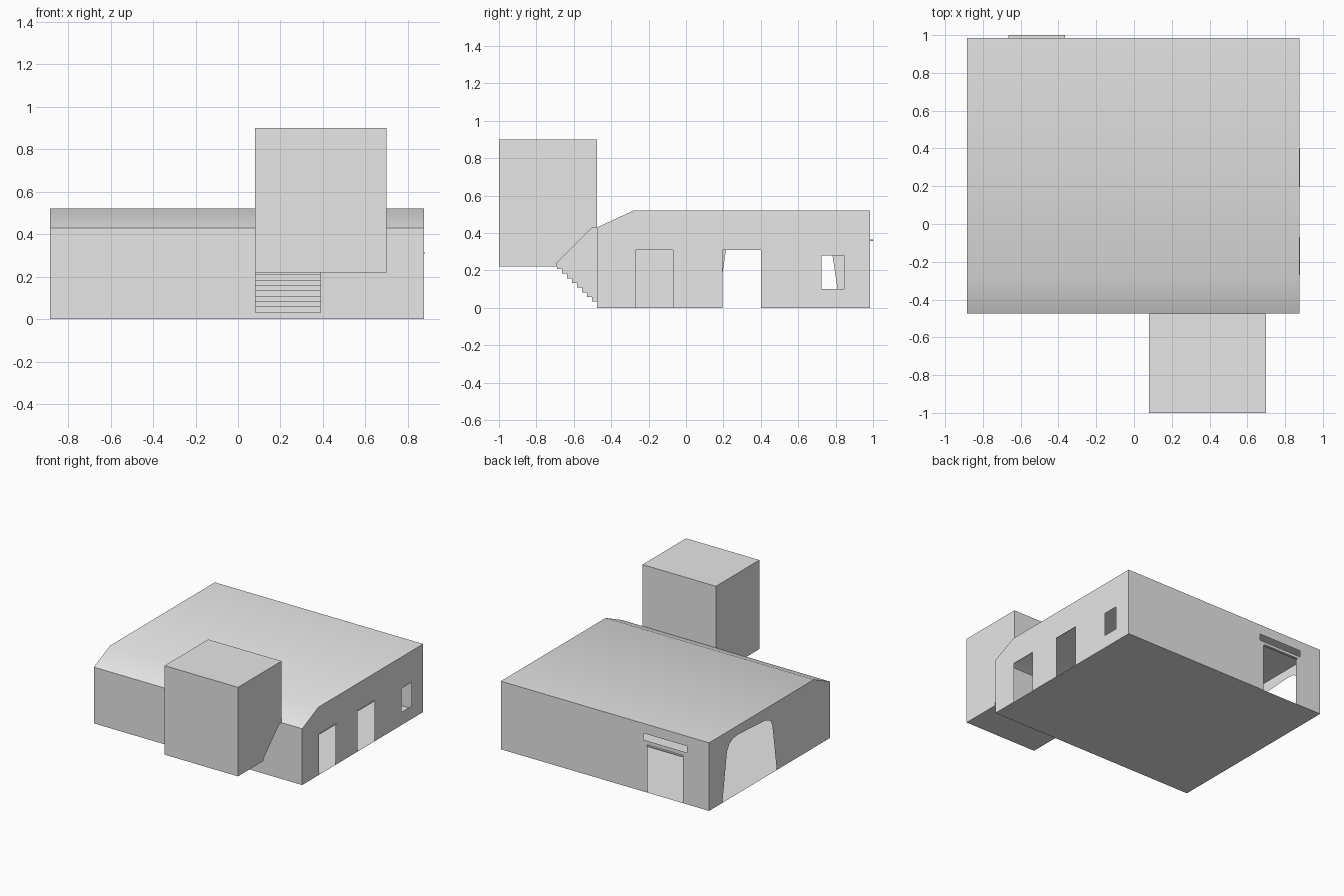
import bpy
import bmesh
from mathutils import Vector

cube = bpy.data.objects.get("Cube")
if cube:
    bpy.data.objects.remove(cube, do_unlink=True)

# One plain grey for the whole building
grey = bpy.data.materials.new("plain grey")
grey.use_nodes = True
grey.diffuse_color = (0.8, 0.8, 0.8, 1)
grey.node_tree.nodes["Principled BSDF"].inputs["Base Color"].default_value = (0.8, 0.8, 0.8, 1)

LEFT, RIGHT = 0.875, -0.885
FRONT, BACK = -0.475, 0.985
EAVE, TOP, RIDGE = 0.43, 0.52, -0.28


def finish(name, bm):
    mesh = bpy.data.meshes.new(name)
    bm.to_mesh(mesh)
    bm.free()
    mesh.materials.append(grey)
    obj = bpy.data.objects.new(name, mesh)
    bpy.context.collection.objects.link(obj)
    return obj


def sheet(name, loops, place, outward):
    """Flat wall: the first loop is the outline, the others are openings."""
    bm = bmesh.new()
    for loop in loops:
        verts = [bm.verts.new(place(*p)) for p in loop]
        for a, b in zip(verts, verts[1:] + verts[:1]):
            bm.edges.new((a, b))
    bmesh.ops.triangle_fill(bm, use_beauty=True, edges=bm.edges[:])
    bm.normal_update()
    for face in bm.faces:
        if face.normal.dot(Vector(outward)) < 0:
            face.normal_flip()
    bmesh.ops.dissolve_limit(bm, angle_limit=0.01, verts=bm.verts[:], edges=bm.edges[:])
    return finish(name, bm)


def prism(name, profile, x0, x1):
    """Side profile (y, z) extruded along x."""
    bm = bmesh.new()
    face = bm.faces.new([bm.verts.new((x0, y, z)) for y, z in profile])
    new = bmesh.ops.extrude_face_region(bm, geom=[face])["geom"]
    moved = [v for v in new if isinstance(v, bmesh.types.BMVert)]
    bmesh.ops.translate(bm, verts=moved, vec=(x1 - x0, 0, 0))
    bmesh.ops.recalc_face_normals(bm, faces=bm.faces[:])
    return finish(name, bm)


def rect(a0, a1, b0, b1):
    return [(a0, b0), (a1, b0), (a1, b1), (a0, b1)]


def doorway(a0, a1, height):
    return [(a0, 0), (a0, height), (a1, height), (a1, 0)]


# Side walls: the gable outline with openings notched into its lower edge
gable = [(BACK, 0), (BACK, TOP), (RIDGE, TOP), (FRONT, EAVE), (FRONT, 0)]
left_doors = [(-0.27, -0.07), (0.195, 0.4)]
notches = [p for a, b in left_doors for p in doorway(a, b, 0.31)]
sheet("left_wall", [gable + notches, rect(0.725, 0.845, 0.1, 0.28)],
      lambda y, z: (LEFT, y, z), (1, 0, 0))

arch = [(0.168, 0), (0.215, 0.32), (0.225, 0.375), (0.25, 0.41), (0.3, 0.43),
        (0.62, 0.45), (0.69, 0.445), (0.74, 0.42), (0.77, 0.37), (0.825, 0)]
sheet("right_wall", [gable + arch], lambda y, z: (RIGHT, y, z), (-1, 0, 0))

# Front and back walls
sheet("front_wall", [rect(RIGHT, LEFT, 0, EAVE)], lambda x, z: (x, FRONT, z), (0, -1, 0))
back = [(LEFT, 0), (LEFT, TOP), (RIGHT, TOP), (RIGHT, 0)] + doorway(-0.665, -0.365, 0.36)
sheet("back_wall", [back, rect(-0.7, -0.33, 0.395, 0.445)],
      lambda x, z: (x, BACK, z), (0, 1, 0))

# Floor
sheet("floor", [rect(RIGHT, LEFT, FRONT, BACK)], lambda x, y: (x, y, 0), (0, 0, -1))

# Roof: flat top blending smoothly into the front slope
bm = bmesh.new()
rows = [[bm.verts.new((x, y, z)) for x in (RIGHT, LEFT)]
        for y, z in [(FRONT, EAVE), (RIDGE, TOP), (BACK, TOP)]]
for a, b in zip(rows, rows[1:]):
    bm.faces.new((a[0], a[1], b[1], b[0])).smooth = True
finish("roof", bm)

# Thin lintels over the doors
for i, (a, b) in enumerate(left_doors):
    prism(f"left_door_lintel_{i + 1}", rect(a, b, 0.31, 0.315), LEFT, LEFT + 0.005)
prism("back_door_lintel", rect(BACK, 1.0, 0.358, 0.366), -0.665, -0.365)

# Raised front block, with its lower back corner sloped away
prism("tower", [(-1, 0.22), (-0.69, 0.22), (-0.69, 0.24), (-0.5, EAVE),
                (FRONT, EAVE), (FRONT, 0.9), (-1, 0.9)], 0.08, 0.7)

# Enclosed stair rising from the house to the tower, stepped underneath
STEPS = 8
run, rise = 0.215 / STEPS, 0.2 / STEPS
stair = [(-0.5, EAVE), (FRONT, EAVE), (FRONT, 0.005)]
for i in range(STEPS):
    z = 0.02 + rise * (i + 0.5)
    stair += [(FRONT - run * i, z), (FRONT - run * (i + 1), z)]
stair.append((-0.69, 0.24))
prism("stair", stair, 0.08, 0.39)
